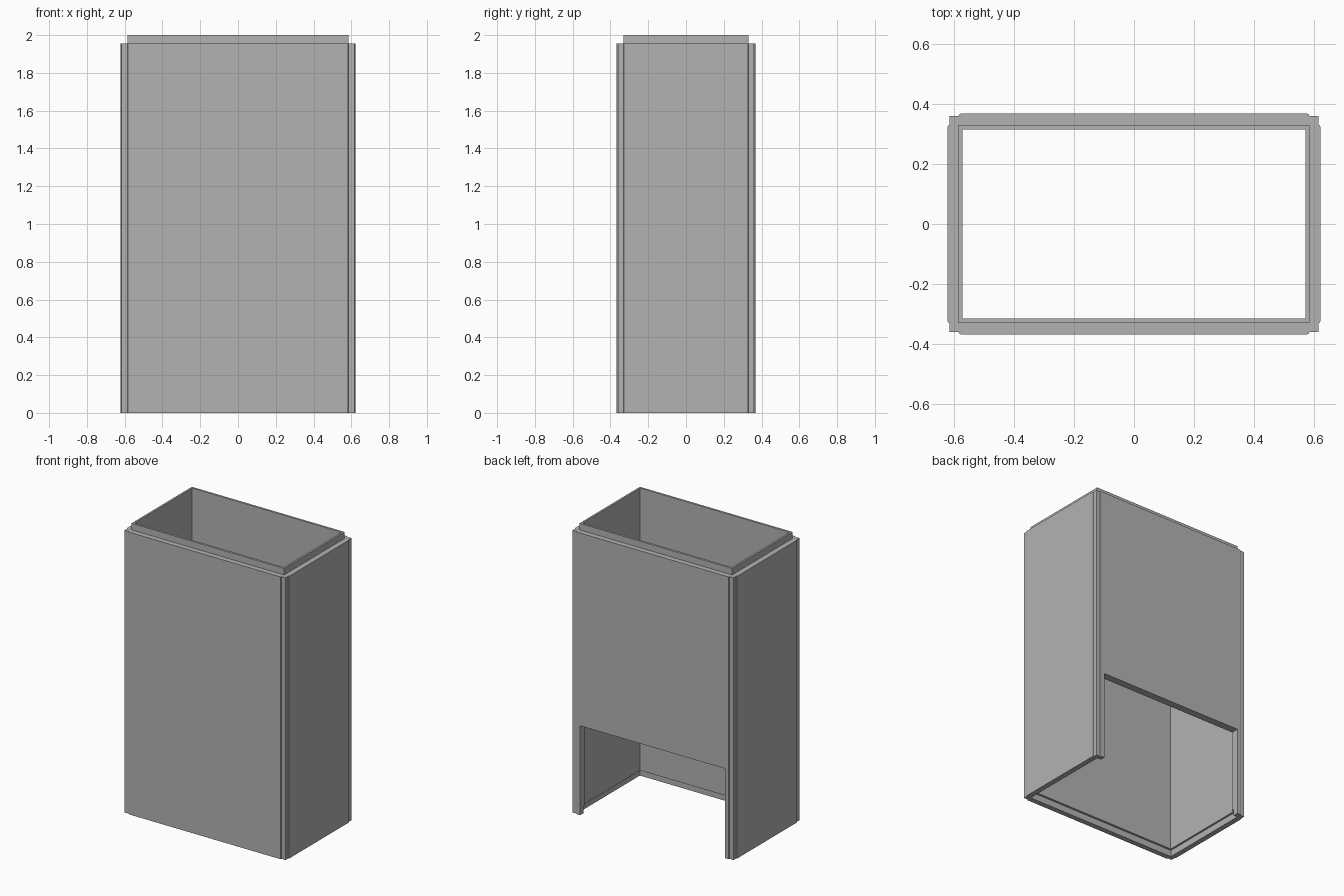
import bpy
import bmesh
from mathutils import Vector

cube = bpy.data.objects.get("Cube")
if cube:
    bpy.data.objects.remove(cube, do_unlink=True)

# Overall half sizes: outer panels, liner outside, liner inside, corner posts
OUT_X, OUT_Y = 0.622, 0.368
MID_X, MID_Y = 0.585, 0.331
IN_X, IN_Y = 0.572, 0.316
POST_X, POST_Y = 0.616, 0.360
TOP, PANEL_TOP, LIP = 2.0, 1.955, 0.045
OPEN_X, OPEN_Z = 0.555, 0.62

grey = bpy.data.materials.new("mid grey")
grey.use_nodes = True
colour = (0.45, 0.45, 0.45, 1)
grey.diffuse_color = colour
grey.node_tree.nodes["Principled BSDF"].inputs["Base Color"].default_value = colour


def extrude(name, outline, start, end, round_dir=None):
    """Extrude an x-z outline along y; round the outer upright edges."""
    bm = bmesh.new()
    face = bm.faces.new([bm.verts.new((x, start, z)) for x, z in outline])
    new = bmesh.ops.extrude_face_region(bm, geom=[face])["geom"]
    moved = [v for v in new if isinstance(v, bmesh.types.BMVert)]
    bmesh.ops.translate(bm, verts=moved, vec=(0, end - start, 0))
    bmesh.ops.recalc_face_normals(bm, faces=bm.faces)
    if round_dir:
        d = Vector(round_dir)
        far = max(v.co.dot(d) for v in bm.verts)
        half = max(abs(v.co.cross(d).z) for v in bm.verts)
        edges = [e for e in bm.edges
                 if abs(e.verts[0].co.z - e.verts[1].co.z) > 0.1
                 and all(far - v.co.dot(d) < 1e-4
                         and half - abs(v.co.cross(d).z) < 1e-4 for v in e.verts)]
        bmesh.ops.bevel(bm, geom=edges, offset=0.007, segments=2,
                        profile=0.5, affect='EDGES')
    mesh = bpy.data.meshes.new(name)
    bm.to_mesh(mesh)
    bm.free()
    mesh.materials.append(grey)
    obj = bpy.data.objects.new(name, mesh)
    bpy.context.collection.objects.link(obj)
    return obj


def box(name, x0, x1, y0, y1, z0, z1, round_dir=None):
    return extrude(name, [(x0, z0), (x1, z0), (x1, z1), (x0, z1)], y0, y1, round_dir)


def arch(half, bottom, top):
    """Outline of a wall with a doorway open at the bottom."""
    side = [(half, top), (half, bottom), (OPEN_X, bottom), (OPEN_X, OPEN_Z)]
    return side + [(-x, z) for x, z in reversed(side)]


# Front and back walls: outer panel plus raised inner liner
box("front_panel", -MID_X, MID_X, -OUT_Y, -MID_Y, 0, PANEL_TOP, (0, -1, 0))
box("front_liner", -MID_X, MID_X, -MID_Y, -IN_Y, LIP, TOP)
extrude("back_panel", arch(MID_X, 0, PANEL_TOP), MID_Y, OUT_Y, (0, 1, 0))
extrude("back_liner", arch(MID_X, LIP, TOP), IN_Y, MID_Y)

# Side walls and corner posts
for side, s in (("left", 1), ("right", -1)):
    xs = sorted((s * MID_X, s * OUT_X))
    box(side + "_panel", *xs, -MID_Y, MID_Y, 0, PANEL_TOP, (s, 0, 0))
    xs = sorted((s * IN_X, s * MID_X))
    box(side + "_liner", *xs, -IN_Y, IN_Y, LIP, TOP)
    xs = sorted((s * MID_X, s * POST_X))
    for end, e in (("front", -1), ("back", 1)):
        ys = sorted((e * MID_Y, e * POST_Y))
        box(f"{end}_{side}_post", *xs, *ys, 0, PANEL_TOP)
